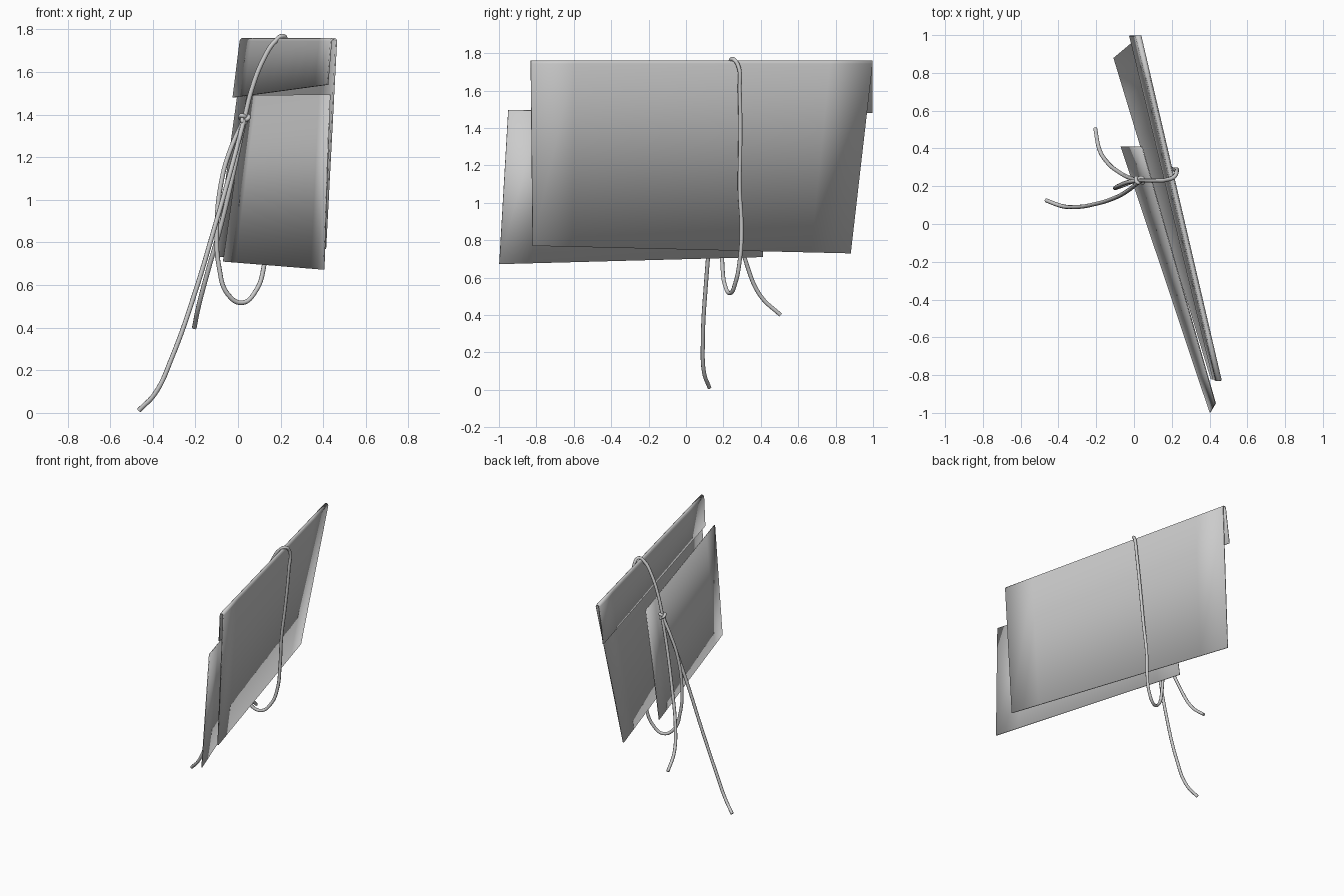
import bpy, math
from mathutils import Vector

if "Cube" in bpy.data.objects:
    bpy.data.objects.remove(bpy.data.objects["Cube"])


def sheet(name, rows, thick, cols=8):
    """Thin sheet lofted through (near point, far point) rows."""
    verts, faces = [], []
    for near, far in rows:
        a, b = Vector(near), Vector(far)
        verts += [a.lerp(b, i / cols) for i in range(cols + 1)]
    n = cols + 1
    for r in range(len(rows) - 1):
        for i in range(cols):
            k = r * n + i
            faces.append((k, k + 1, k + n + 1, k + n))
    me = bpy.data.meshes.new(name)
    me.from_pydata(verts, [], faces)
    ob = bpy.data.objects.new(name, me)
    bpy.context.collection.objects.link(ob)
    sol = ob.modifiers.new("thickness", 'SOLIDIFY')
    sol.thickness, sol.offset = thick, 0
    bpy.context.view_layer.objects.active = ob
    ob.select_set(True)
    bpy.ops.object.shade_smooth_by_angle(angle=math.radians(30))
    ob.select_set(False)
    return ob


def cord(name, pts, radius=0.011, cyclic=False):
    """Round cord swept smoothly through the points."""
    cu = bpy.data.curves.new(name, 'CURVE')
    cu.dimensions = '3D'
    cu.bevel_depth, cu.bevel_resolution, cu.resolution_u = radius, 2, 8
    cu.use_fill_caps = True
    sp = cu.splines.new('BEZIER')
    sp.bezier_points.add(len(pts) - 1)
    for bp, p in zip(sp.bezier_points, pts):
        bp.co = p
        bp.handle_left_type = bp.handle_right_type = 'AUTO'
    sp.use_cyclic_u = cyclic
    ob = bpy.data.objects.new(name, cu)
    bpy.context.collection.objects.link(ob)
    return ob


# back sheet folded over at the top into a short flap
rows = [((0.41, -0.82, 0.77), (-0.105, 0.88, 0.73))]
for i in range(7):
    a = math.pi * i / 6
    dx, z = 0.012 * math.cos(a), 1.744 + 0.012 * math.sin(a)
    rows.append(((0.449 + dx, -0.83, z), (0.023 + dx, 0.997, z)))
rows.append(((0.42, -0.82, 1.54), (-0.022, 0.997, 1.48)))
sheet("folded_cover", rows, 0.008)

# loose inner sheet
sheet("inner_sheet", [((0.403, -0.998, 0.672), (-0.068, 0.41, 0.71)),
                      ((0.431, -0.95, 1.495), (0.042, 0.41, 1.49))], 0.006)

# cord wrapped around the sheets
cord("wrap_cord", [
    (0.03, 0.23, 1.38), (0.065, 0.23, 1.52), (0.12, 0.23, 1.66),
    (0.175, 0.235, 1.745), (0.212, 0.25, 1.768), (0.226, 0.278, 1.735),
    (0.215, 0.287, 1.60), (0.182, 0.29, 1.30), (0.155, 0.287, 1.08),
    (0.135, 0.297, 0.85), (0.122, 0.287, 0.69), (0.085, 0.265, 0.575),
    (0.02, 0.237, 0.517), (-0.05, 0.208, 0.56), (-0.088, 0.194, 0.68),
    (-0.10, 0.19, 0.85), (-0.075, 0.205, 1.10), (-0.03, 0.222, 1.25),
    (0.025, 0.23, 1.37)])

# loose ends
cord("long_cord_end", [
    (0.03, 0.225, 1.38), (-0.05, 0.165, 1.08), (-0.11, 0.135, 0.87),
    (-0.20, 0.107, 0.57), (-0.31, 0.09, 0.26), (-0.39, 0.097, 0.09),
    (-0.465, 0.125, 0.012)])
cord("short_cord_end", [
    (0.03, 0.235, 1.37), (-0.01, 0.24, 1.18), (-0.08, 0.275, 0.88),
    (-0.14, 0.325, 0.67), (-0.185, 0.40, 0.50), (-0.205, 0.505, 0.40)])

# overhand knot
knot = []
for i in range(18):
    t = 2 * math.pi * i / 18
    knot.append((0.03 + 0.0075 * (math.sin(t) + 2 * math.sin(2 * t)),
                 0.232 - 0.014 * math.sin(3 * t),
                 1.382 + 0.0065 * (math.cos(t) - 2 * math.cos(2 * t))))
cord("knot", knot, 0.01, True)
